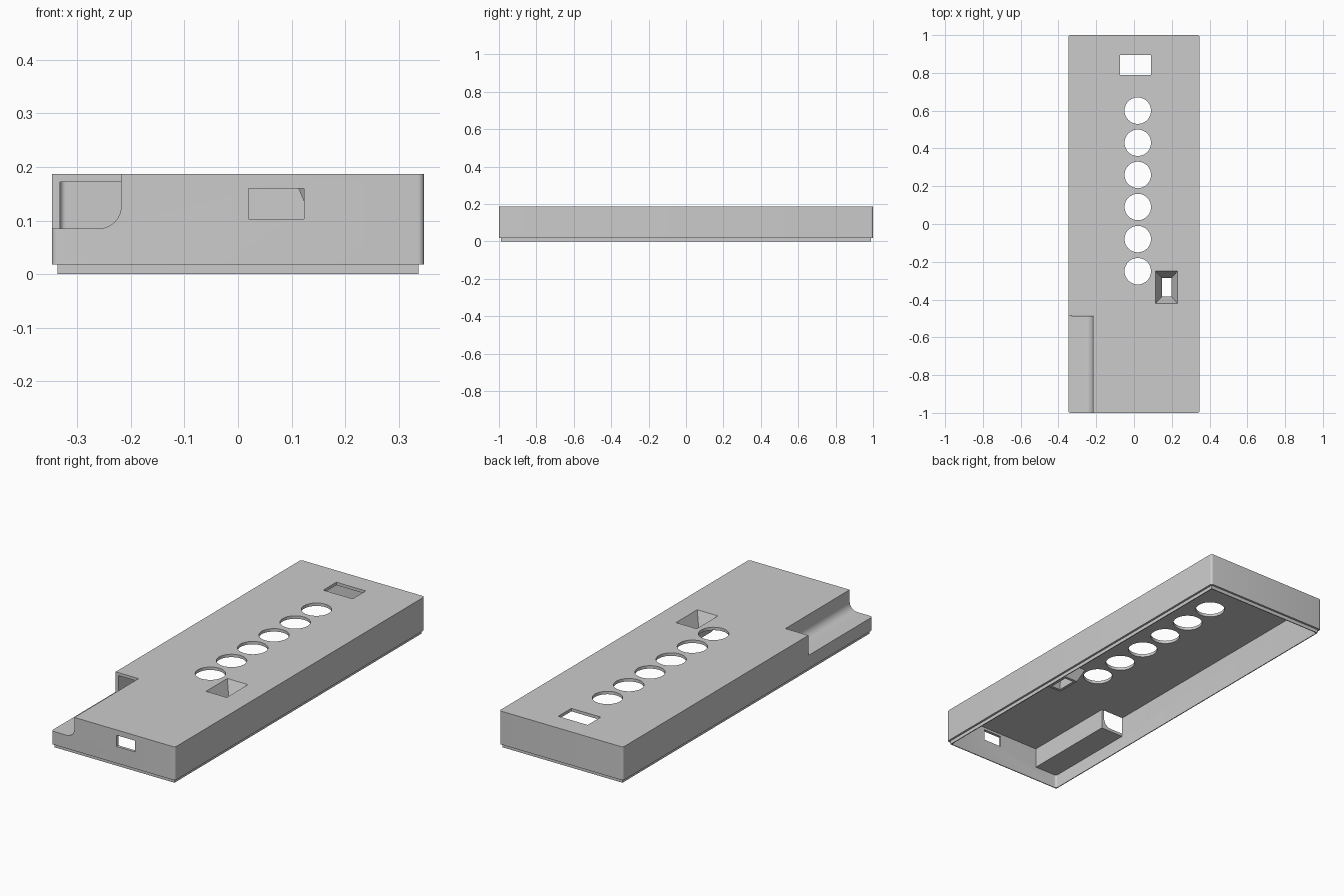
import bpy, bmesh
from math import sin, cos, pi, radians

default = bpy.data.objects.get("Cube")
if default:
    bpy.data.objects.remove(default, do_unlink=True)

grey = bpy.data.materials.new("plain_grey")
grey.use_nodes = True
colour = (0.6, 0.6, 0.6, 1)
grey.diffuse_color = colour
grey.node_tree.nodes["Principled BSDF"].inputs["Base Color"].default_value = colour

TOP, ROOF, RIM = 0.187, 0.172, 0.018
WIDE, LONG = 0.347, 1.0          # half sizes of the case
WALL, STEP = 0.015, 0.0105       # wall thickness, rim inset


def loft(name, start, end):
    """Closed solid between two matching loops of 3D points."""
    bm = bmesh.new()
    a = [bm.verts.new(p) for p in start]
    b = [bm.verts.new(p) for p in end]
    bm.faces.new(a)
    bm.faces.new(b)
    for i in range(len(a)):
        j = (i + 1) % len(a)
        bm.faces.new((a[i], a[j], b[j], b[i]))
    bmesh.ops.recalc_face_normals(bm, faces=bm.faces)
    mesh = bpy.data.meshes.new(name)
    bm.to_mesh(mesh)
    bm.free()
    mesh.materials.append(grey)
    ob = bpy.data.objects.new(name, mesh)
    bpy.context.collection.objects.link(ob)
    return ob


def upright(name, outline, z0, z1):
    return loft(name, [(x, y, z0) for x, y in outline], [(x, y, z1) for x, y in outline])


def arc(cx, cy, r, a0, a1, n):
    return [(cx + r * cos(a0 + (a1 - a0) * i / n), cy + r * sin(a0 + (a1 - a0) * i / n))
            for i in range(n + 1)]


def rect(x0, x1, y0, y1):
    return [(x0, y0), (x1, y0), (x1, y1), (x0, y1)]


def rounded(hx, hy, r):
    pts = []
    for k, (sx, sy) in enumerate([(1, 1), (-1, 1), (-1, -1), (1, -1)]):
        pts += arc(sx * (hx - r), sy * (hy - r), r, k * pi / 2, (k + 1) * pi / 2, 6)
    return pts


def combine(target, tool, operation):
    mod = target.modifiers.new("combine", 'BOOLEAN')
    mod.operation, mod.solver, mod.object = operation, 'EXACT', tool
    bpy.context.view_layer.update()
    graph = bpy.context.evaluated_depsgraph_get()
    mesh = bpy.data.meshes.new_from_object(target.evaluated_get(graph))
    target.modifiers.clear()
    target.data = mesh
    bpy.data.objects.remove(tool, do_unlink=True)


def funnel(name, z0, z1, grow):
    """Tapered rectangular pit, or its outer jacket when grown."""
    def loop(z):
        t = (z - 0.11) / (TOP - 0.11)
        hx, hy = 0.025 + 0.033 * t + grow, 0.05 + 0.035 * t + grow
        return [(x, y, z) for x, y in rect(0.173 - hx, 0.173 + hx, -0.335 - hy, -0.335 + hy)]
    return loft(name, loop(z0), loop(z1))


# Hollow case with a thin stepped rim underneath
case = upright("case_cover", rounded(WIDE, LONG, 0.011), RIM, TOP)
combine(case, upright("rim", rect(-WIDE + STEP, WIDE - STEP, -LONG + STEP, LONG - STEP),
                      0, RIM + 0.02), 'UNION')
combine(case, upright("hollow", rounded(WIDE - WALL, LONG - WALL, 0.011), -0.1, ROOF),
        'DIFFERENCE')

# Inner housing of the corner recess and jacket of the funnel
combine(case, upright("recess_housing", rect(-0.34, -0.203, -0.992, -0.486), 0.07, 0.18), 'UNION')
combine(case, funnel("funnel_jacket", 0.11, 0.18, 0.014), 'UNION')

# Corner recess with a filleted floor, open at its back end
profile = [(-0.4, 0.085)] + arc(-0.26, 0.127, 0.042, -pi / 2, 0, 10) + [(-0.218, 0.25), (-0.4, 0.25)]
combine(case, loft("recess", [(x, -1.1, z) for x, z in profile],
                   [(x, -0.485, z) for x, z in profile]), 'DIFFERENCE')
combine(case, funnel("funnel_pit", 0.1, 0.2, 0), 'DIFFERENCE')

# Row of round holes
for i in range(6):
    ring = arc(0.02, 0.6 - 0.17 * i, 0.07, 0, 2 * pi, 48)[:-1]
    combine(case, upright("round_hole", ring, 0.15, 0.25), 'DIFFERENCE')

# Window in the roof and slot in the front wall
combine(case, upright("window", rect(-0.075, 0.09, 0.79, 0.895), 0.15, 0.25), 'DIFFERENCE')
combine(case, upright("front_slot", rect(0.02, 0.123, -1.1, -0.95), 0.103, 0.16), 'DIFFERENCE')

case.data.name = "case_cover"
bpy.ops.object.select_all(action='DESELECT')
case.select_set(True)
bpy.context.view_layer.objects.active = case
bpy.ops.object.shade_smooth_by_angle(angle=radians(30))
